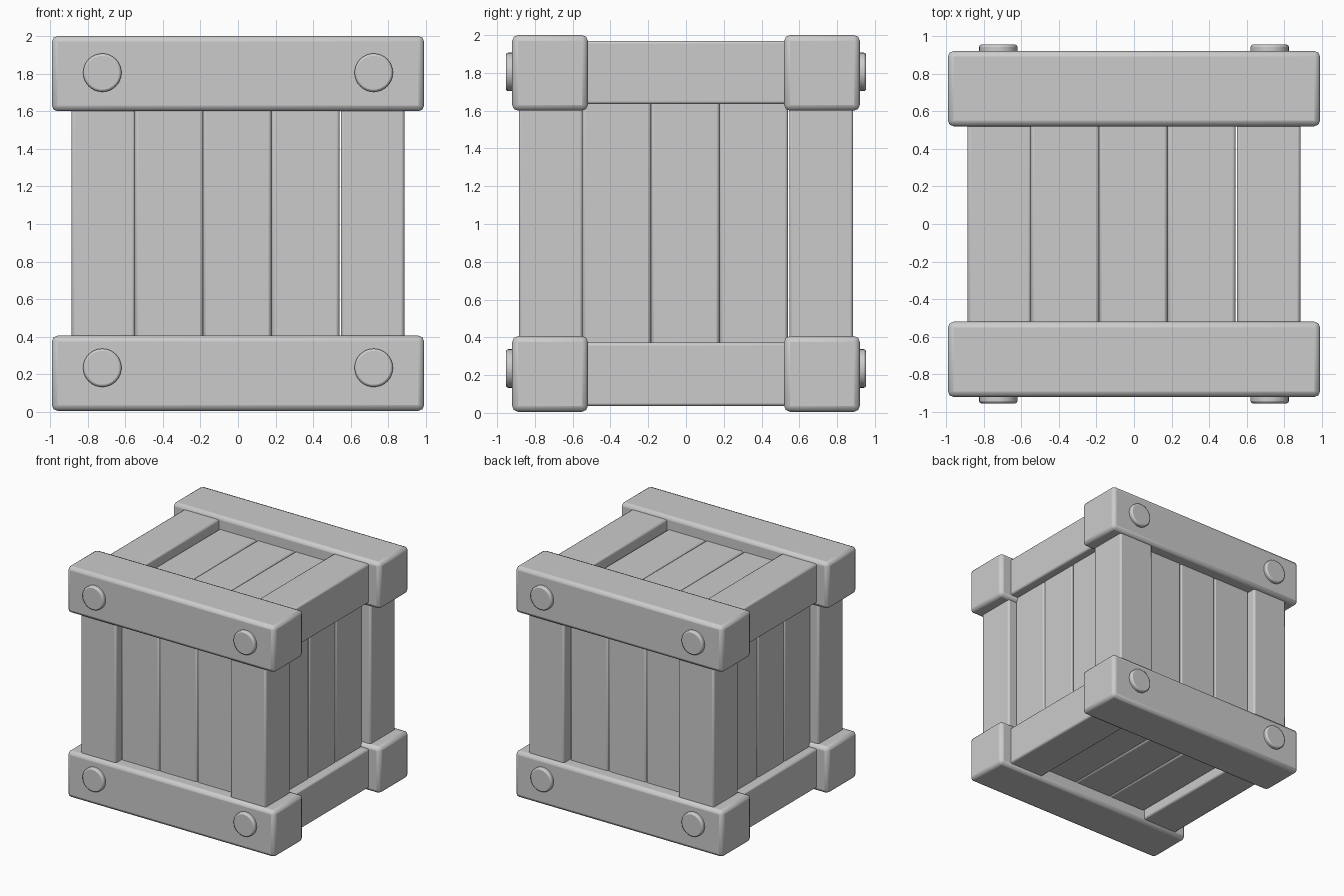
import bpy
import math

default = bpy.data.objects.get("Cube")
if default:
    bpy.data.objects.remove(default, do_unlink=True)

grey = bpy.data.materials.new("plain grey")
grey.use_nodes = True
colour = (0.6, 0.6, 0.6, 1)
grey.diffuse_color = colour
grey.node_tree.nodes["Principled BSDF"].inputs["Base Color"].default_value = colour

MID = 1.003  # height of the crate's centre


def finish(obj, name, bevel, segments=2):
    obj.name = name
    obj.data.materials.append(grey)
    mod = obj.modifiers.new("rounded edges", "BEVEL")
    mod.width = bevel
    mod.segments = segments
    mod.limit_method = "ANGLE"
    bpy.ops.object.shade_smooth_by_angle(angle=math.radians(50))


def block(name, centre, size, bevel):
    bpy.ops.mesh.primitive_cube_add(size=1, location=centre)
    obj = bpy.context.object
    obj.scale = size
    bpy.ops.object.transform_apply(location=False, rotation=False, scale=True)
    finish(obj, name, bevel)


def bolt(name, centre):
    bpy.ops.mesh.primitive_cylinder_add(vertices=32, radius=0.102, depth=0.12,
                                        location=centre, rotation=(math.pi / 2, 0, 0))
    finish(bpy.context.object, name, 0.012)


for sy, depth in ((-1, "front"), (1, "back")):
    # Heavy beams across the front and back, with bolts
    for sz, level in ((-1, "bottom"), (1, "top")):
        block(f"{depth}_{level}_beam", (0, sy * 0.72, MID + sz * 0.797),
              (1.98, 0.4, 0.4), 0.03)
        for sx, side in ((-1, "right"), (1, "left")):
            bolt(f"{depth}_{level}_{side}_bolt", (sx * 0.722, sy * 0.894, 1.02 + sz * 0.785))
    # Corner posts
    for sx, side in ((-1, "right"), (1, "left")):
        block(f"{depth}_{side}_post", (sx * 0.716, sy * 0.716, MID),
              (0.338, 0.338, 1.7), 0.015)

# Rails joining the front beams to the back beams
for sx, side in ((-1, "right"), (1, "left")):
    for sz, level in ((-1, "bottom"), (1, "top")):
        block(f"{side}_{level}_rail", (sx * 0.716, 0, MID + sz * 0.799),
              (0.338, 1.3, 0.336), 0.015)

# Recessed planks, three to each of the six sides
for i in range(3):
    u = (i - 1) * 0.363 - 0.004
    for s in (-1, 1):
        y_side = "front" if s < 0 else "back"
        x_side = "right" if s < 0 else "left"
        level = "bottom" if s < 0 else "top"
        block(f"{y_side}_plank_{i + 1}", (u, s * 0.76, MID), (0.362, 0.1, 1.6), 0.016)
        block(f"{x_side}_plank_{i + 1}", (s * 0.76, u, MID), (0.1, 0.362, 1.6), 0.016)
        block(f"{level}_plank_{i + 1}", (u, 0, MID + s * 0.837), (0.362, 1.4, 0.1), 0.016)
